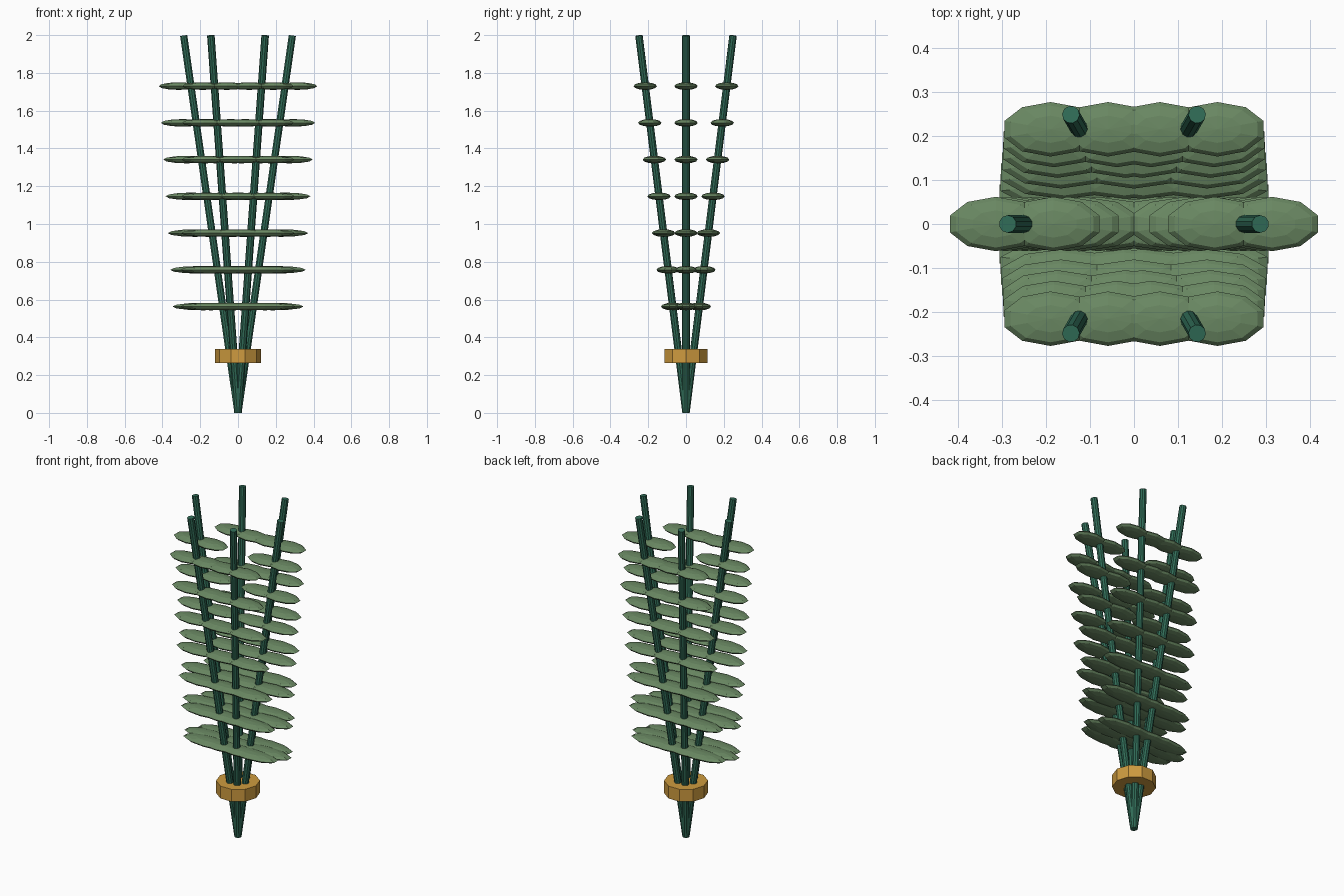
import bpy, math
from mathutils import Vector, Matrix

cube = bpy.data.objects.get("Cube")
if cube:
    bpy.data.objects.remove(cube, do_unlink=True)


def material(name, rgb):
    m = bpy.data.materials.new(name)
    m.use_nodes = True
    m.diffuse_color = (*rgb, 1)
    m.node_tree.nodes["Principled BSDF"].inputs["Base Color"].default_value = (*rgb, 1)
    return m


STEM = material("dark green", (0.03, 0.15, 0.095))
LEAF = material("leaf green", (0.145, 0.25, 0.125))
GOLD = material("gold", (0.62, 0.33, 0.05))


def finish(name, mat):
    ob = bpy.context.object
    ob.name = name
    ob.data.materials.append(mat)
    return ob


def leaf(name, center, length):
    bpy.ops.mesh.primitive_uv_sphere_add(segments=10, ring_count=6, radius=1, location=center)
    finish(name, LEAF).scale = (length, 0.062, 0.02)


TOP_RADIUS, HEIGHT, LEVELS = 0.288, 2.0, 7

for i in range(6):
    angle = i * math.pi / 3
    tip = Vector((TOP_RADIUS * math.cos(angle), TOP_RADIUS * math.sin(angle), HEIGHT))

    # Stem leaning outwards from the shared foot
    bpy.ops.mesh.primitive_cylinder_add(vertices=10, radius=0.02, depth=tip.length - 0.004,
                                        location=tip / 2)
    stem = finish(f"stem_{i + 1}", STEM)
    stem.rotation_euler = (0, math.atan2(TOP_RADIUS, HEIGHT), angle)

    # Pairs of leaves along the stem, shorter towards the top
    for k in range(LEVELS):
        z = 0.563 + 0.1945 * k
        length = 0.172 - 0.0103 * k
        for side, label in ((1, "left"), (-1, "right")):
            center = tip * (z / HEIGHT) + Vector((side * 0.595 * length, 0, 0))
            leaf(f"leaf_{i + 1}_{k + 1}_{label}", center, length)

# Binding band around the stems
bpy.ops.mesh.primitive_cylinder_add(vertices=10, radius=0.121, depth=0.075, location=(0, 0, 0.302))
finish("binding_band", GOLD).rotation_euler.z = math.pi / 2
